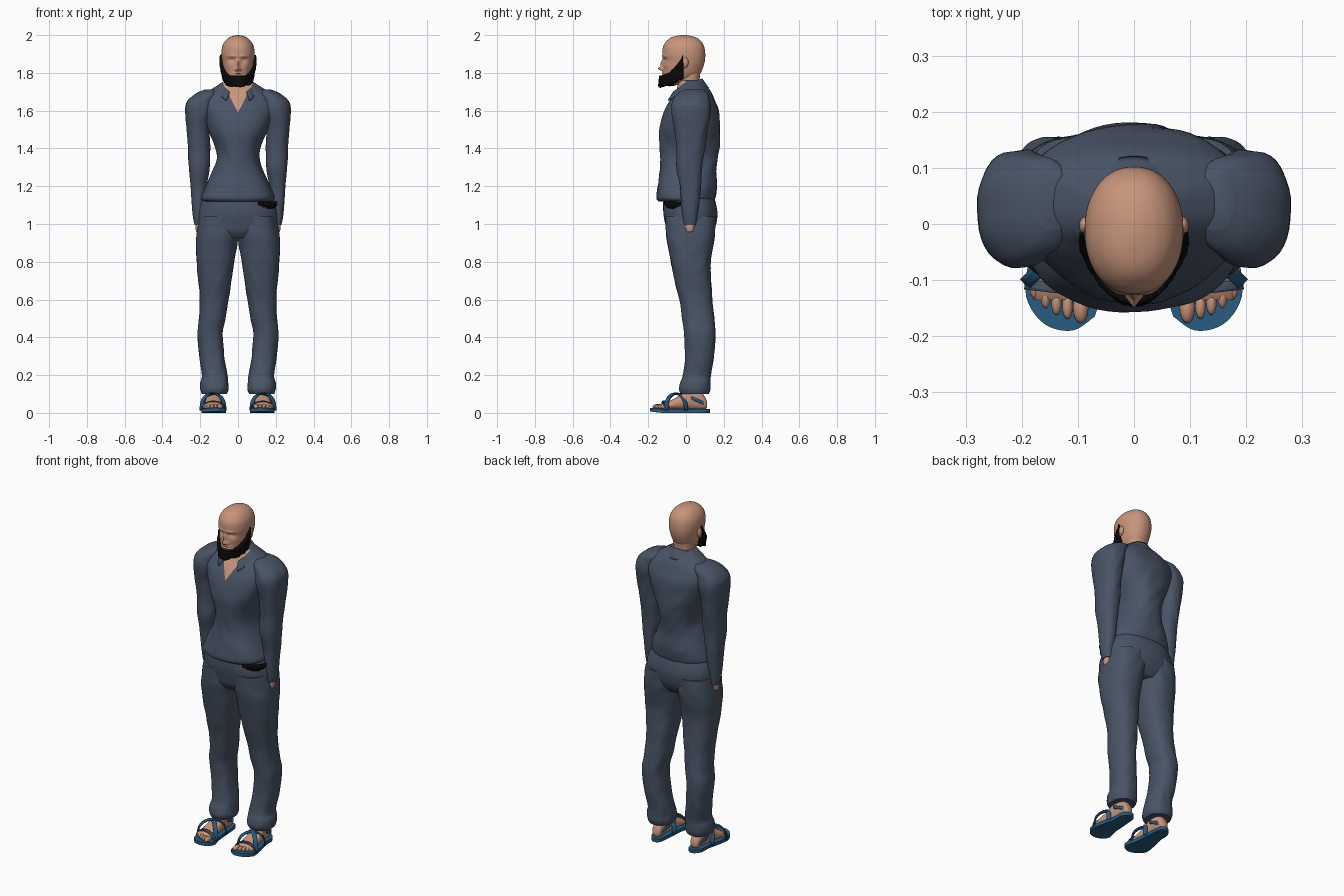
import bpy, bmesh, math, random
from mathutils import Vector, noise

random.seed(4)
if "Cube" in bpy.data.objects:
    bpy.data.objects.remove(bpy.data.objects["Cube"])


def material(name, rgb):
    m = bpy.data.materials.new(name)
    m.use_nodes = True
    m.diffuse_color = (*rgb, 1)
    m.node_tree.nodes["Principled BSDF"].inputs["Base Color"].default_value = (*rgb, 1)
    return m


CLOTH = material("slate cloth", (0.066, 0.088, 0.132))
SKIN = material("skin", (0.58, 0.30, 0.20))
HAIR = material("black hair", (0.003, 0.003, 0.003))
BLUE = material("sandal blue", (0.022, 0.105, 0.22))


def finish(name, bm, mats, mirror=False, thick=0, angle=60):
    """Turn a bmesh into a smooth object, optionally thickened and mirrored."""
    bmesh.ops.recalc_face_normals(bm, faces=bm.faces)
    me = bpy.data.meshes.new(name)
    bm.to_mesh(me)
    bm.free()
    ob = bpy.data.objects.new(name, me)
    bpy.context.collection.objects.link(ob)
    for m in mats:
        me.materials.append(m)
    if thick:
        s = ob.modifiers.new("Thickness", "SOLIDIFY")
        s.thickness, s.offset = thick, 0
    if mirror:
        ob.modifiers.new("Mirror", "MIRROR").use_mirror_merge = False
    bpy.ops.object.select_all(action="DESELECT")
    ob.select_set(True)
    bpy.context.view_layer.objects.active = ob
    bpy.ops.object.shade_smooth_by_angle(angle=math.radians(angle))
    return ob


def spline(keys, steps):
    """Catmull-Rom interpolation of tuples."""
    pts = [keys[0], *keys, keys[-1]]
    out = []
    for a, b, c, d in zip(pts, pts[1:], pts[2:], pts[3:]):
        for i in range(steps):
            t = i / steps
            out.append([q + t / 2 * (r - p + t * (2*p - 5*q + 4*r - s + t * (3*(q - r) + s - p)))
                        for p, q, r, s in zip(a, b, c, d)])
    return out + [list(keys[-1])]


def bridge(bm, rows, closed):
    n = len(rows[0])
    for lo, hi in zip(rows, rows[1:]):
        for i in range(n if closed else n - 1):
            j = (i + 1) % n
            bm.faces.new((lo[i], lo[j], hi[j], hi[i]))


def loft(rings, n=40, steps=6, power=2.3, wrinkle=0, along_y=False):
    """Rings are (level, min u, max u, min v, max v) superellipses."""
    bm, rows = bmesh.new(), []
    for a, u0, u1, v0, v1 in spline(rings, steps):
        row = []
        for i in range(n):
            t = math.tau * i / n
            c, s = math.cos(t), math.sin(t)
            c = math.copysign(abs(c) ** (2 / power), c)
            s = math.copysign(abs(s) ** (2 / power), s)
            f = 1 + wrinkle * noise.noise(Vector((c * 2, s * 2, a * 13 + c * 2)))
            u, v = (u0 + u1) / 2 + f * c * (u1 - u0) / 2, (v0 + v1) / 2 + f * s * (v1 - v0) / 2
            row.append(bm.verts.new((u, a, v) if along_y else (u, v, a)))
        rows.append(row)
    bridge(bm, rows, True)
    bm.faces.new(rows[0])
    bm.faces.new(rows[-1])
    return bm


def sheet(point, nu, nv):
    """Open grid surface from point(u, v), both 0 to 1."""
    bm = bmesh.new()
    bridge(bm, [[bm.verts.new(point(i / nu, j / nv)) for i in range(nu + 1)]
                for j in range(nv + 1)], False)
    return bm


def blob(bm, centre, size):
    vs = bmesh.ops.create_uvsphere(bm, u_segments=16, v_segments=10, radius=1)["verts"]
    for v in vs:
        v.co = Vector(centre) + Vector(a * b for a, b in zip(v.co, size))


# Shirt body, with the open neck cut along two slanted planes
bm = loft([(1.12, -.18, .18, -.145, .145), (1.14, -.195, .195, -.157, .155), (1.2, -.172, .172, -.15, .165),
           (1.28, -.135, .135, -.137, .16), (1.35, -.113, .113, -.137, .168), (1.42, -.125, .125, -.14, .178),
           (1.5, -.16, .16, -.142, .18), (1.6, -.2, .2, -.115, .172), (1.66, -.2, .2, -.08, .15),
           (1.7, -.16, .16, -.055, .133), (1.73, -.115, .115, -.045, .11), (1.76, -.07, .07, -.035, .08)],
          n=64, wrinkle=.03)
V_LOW, V_SLOPE = 1.59, 0.52
for side in (1, -1):
    front = [f for f in bm.faces if f.calc_center_median().y < 0 and f.calc_center_median().z > 1.56]
    geom = front + list({e for f in front for e in f.edges}) + list({v for f in front for v in f.verts})
    bmesh.ops.bisect_plane(bm, geom=geom, plane_co=(0, 0, V_LOW), plane_no=(side, 0, -V_SLOPE))
for f in bm.faces:
    c = f.calc_center_median()
    f.material_index = int(c.y < 0 and abs(c.x) < (c.z - V_LOW) * V_SLOPE)
finish("shirt_body", bm, [CLOTH, SKIN])

# Sleeves
finish("sleeves", loft([(.995, .188, .23, -.008, .052), (1.03, .18, .237, -.015, .058),
                        (1.1, .172, .245, -.025, .068), (1.2, .165, .251, -.032, .08),
                        (1.3, .15, .26, -.05, .085), (1.4, .147, .265, -.05, .1),
                        (1.5, .15, .272, -.062, .115), (1.6, .13, .28, -.078, .13),
                        (1.65, .12, .268, -.07, .125), (1.69, .1, .225, -.045, .115),
                        (1.712, .11, .175, -.01, .09)], wrinkle=.05), [CLOTH], mirror=True)


# Folded collar running round the back of the neck
def collar_point(u, v):
    t = (u * 2 - 1) * 2.5
    s = (t / 2.5) ** 2
    c = math.cos(t)
    ry = (.068 + .035 * v) if c > 0 else (.1 + .035 * v)
    return ((.075 + .028 * v) * math.sin(t), .015 + ry * c, 1.768 - .07 * s - v * (.05 - .006 * s))


finish("collar", sheet(collar_point, 40, 4), [CLOTH], thick=.008)

# Trousers
finish("trouser_hips", loft([(.925, -.1, .1, -.075, .12), (.96, -.18, .18, -.1, .145),
                             (1.0, -.208, .208, -.11, .16), (1.06, -.21, .21, -.12, .166),
                             (1.12, -.195, .195, -.12, .155), (1.16, -.17, .17, -.115, .14)],
                            n=56, wrinkle=.015), [CLOTH])
finish("trouser_legs", loft([(.1, .06, .192, -.028, .122), (.125, .05, .2, -.036, .13), (.16, .052, .2, -.03, .13),
                             (.2, .056, .192, -.016, .132), (.3, .073, .205, -.006, .148),
                             (.42, .08, .215, -.01, .156), (.5, .066, .206, -.02, .15),
                             (.6, .05, .202, -.036, .14), (.7, .035, .21, -.06, .133),
                             (.8, .019, .22, -.08, .132), (.9, .004, .222, -.1, .146),
                             (.96, -.004, .218, -.108, .156), (1.04, 0, .205, -.11, .158)],
                            wrinkle=.045), [CLOTH], mirror=True)


# Ragged dark slit at the left hip
def slit_point(u, v):
    t = math.radians(-63 + 50 * u)
    x, y = (math.copysign(abs(w) ** (2 / 2.3), w) for w in (math.cos(t), math.sin(t)))
    z = 1.118 - v * (.012 + .022 * math.sin(math.pi * u) + random.uniform(0, .006))
    return (.211 * x, .02 + .147 * y, z)


finish("hip_slit", sheet(slit_point, 20, 2), [HAIR], thick=.006)

# Neck and head
finish("neck", loft([(1.66, -.06, .06, -.04, .075), (1.74, -.057, .057, -.045, .07),
                     (1.82, -.06, .06, -.05, .078)]), [SKIN])
bm = loft([(1.735, -.03, .03, -.12, -.04), (1.76, -.055, .055, -.123, .02), (1.79, -.068, .068, -.122, .07),
           (1.82, -.077, .077, -.121, .087), (1.86, -.084, .084, -.12, .099), (1.9, -.088, .088, -.125, .102),
           (1.94, -.083, .083, -.121, .096), (1.97, -.067, .067, -.102, .078), (1.988, -.045, .045, -.077, .052),
           (1.997, -.022, .022, -.045, .02), (2.0, -.006, .006, -.02, -.008)], n=104, steps=9, power=2.15)
# Face relief: x, z, spread in x and z, push along y
RELIEF = [(0, 1.822, .011, .010, -.026), (0, 1.848, .009, .02, -.016), (.013, 1.816, .006, .006, -.01),
          (.033, 1.868, .015, .009, .011), (.033, 1.866, .010, .005, -.005), (.03, 1.889, .024, .007, -.006),
          (.046, 1.838, .018, .015, -.004), (0, 1.799, .018, .004, -.006), (0, 1.794, .022, .002, .004),
          (0, 1.788, .016, .004, -.007)]
for v in bm.verts:
    if v.co.y < -.03:
        v.co.y += sum(d * math.exp(-((abs(v.co.x) - x) / sx) ** 2 - ((v.co.z - z) / sz) ** 2)
                      for x, z, sx, sz, d in RELIEF)
finish("head", bm, [SKIN])

# Ears
bm = bmesh.new()
blob(bm, (.087, -.003, 1.855), (.011, .016, .027))
blob(bm, (.086, -.01, 1.834), (.008, .009, .012))
finish("ears", bm, [SKIN], mirror=True)


# Beard with ragged lower edge, rising into sideburns
def beard_point(u, v):
    a = (u * 2 - 1) * 1.72
    k = abs(a) / 1.6
    jag = random.uniform(-.007, .007)
    low, high = 1.727 + .038 * k * k + jag, 1.782 + .09 * k ** 3 + jag * .4
    z = low + (high - low) * v
    w = min(1, (z - 1.72) / .12)
    puff = random.uniform(-.002, .002)
    return ((.064 + .025 * w + puff) * math.sin(a), -.03 - (.11 - .012 * w + puff) * math.cos(a), z)


finish("beard", sheet(beard_point, 64, 8), [HAIR], thick=.016)
bm = bmesh.new()
blob(bm, (0, -.085, 1.755), (.055, .052, .026))
finish("beard_underside", bm, [HAIR])

# Hands
bm = loft([(.955, .198, .212, .008, .03), (.962, .192, .222, 0, .04),
           (.985, .19, .226, -.002, .044), (1.01, .194, .224, .002, .042)], n=20)
blob(bm, (.205, .002, .98), (.01, .01, .02))
finish("hands", bm, [SKIN], mirror=True)

# Feet with toes
bm = loft([(.112, .112, .14, .03, .055), (.1, .1, .152, .02, .085), (.06, .093, .16, .018, .13),
           (.02, .092, .165, .018, .13), (-.03, .09, .172, .018, .094), (-.08, .084, .18, .018, .067),
           (-.12, .084, .183, .018, .05), (-.135, .09, .178, .02, .042)], n=28, along_y=True)
for i in range(5):
    big = i == 0
    blob(bm, (.095 + .0195 * i + (.004 if i else 0), -.148 + .004 * i * i * .6, .033),
         (.014 if big else .0095, .029 if big else .024, .015 if big else .012))
finish("feet", bm, [SKIN], mirror=True)

# Sandal soles, with a slightly raised toe end
outline = spline([(.07, -.165), (.11, -.19), (.16, -.178), (.192, -.13), (.187, -.06), (.168, .02), (.163, .09),
                  (.13, .125), (.095, .11), (.085, .04), (.078, -.06), (.063, -.13), (.07, -.165)], 5)[:-1]
bm = bmesh.new()
base = bm.faces.new([bm.verts.new((x, y, max(0, -.13 - y) * .12)) for x, y in outline])
top = bmesh.ops.extrude_face_region(bm, geom=[base])["geom"]
for v in top:
    if isinstance(v, bmesh.types.BMVert):
        v.co.z += .02
finish("sandal_soles", bm, [BLUE], mirror=True, angle=40)


# Sandal straps: two crossing bands, a toe band and a heel band
def strap(name, start, end, height, mat, width=.012):
    run = Vector((end[0] - start[0], end[1] - start[1]))
    across = Vector((-run.y, run.x)).normalized()

    def point(u, v):
        s = math.sin(math.pi * u)
        k = (1 - math.cos(math.pi * u)) / 2
        p = Vector(start) + run * k + across * (v * 2 - 1) * width
        return (p.x, p.y, .012 + height * max(s, 0) ** .75)
    finish(name, sheet(point, 24, 3), [mat], mirror=True, thick=.006)


strap("outer_cross_straps", (.072, -.105), (.178, 0), .088, BLUE)
strap("inner_cross_straps", (.078, 0), (.193, -.105), .092, BLUE)
strap("toe_straps", (.07, -.122), (.192, -.108), .05, CLOTH, .009)


def heel_point(u, v):
    t = math.pi * u
    return (.127 + .04 * math.cos(t), .03 + .078 * math.sin(t), .07 - .035 * math.sin(t) + v * .018)


finish("heel_straps", sheet(heel_point, 20, 2), [BLUE], mirror=True, thick=.006)
